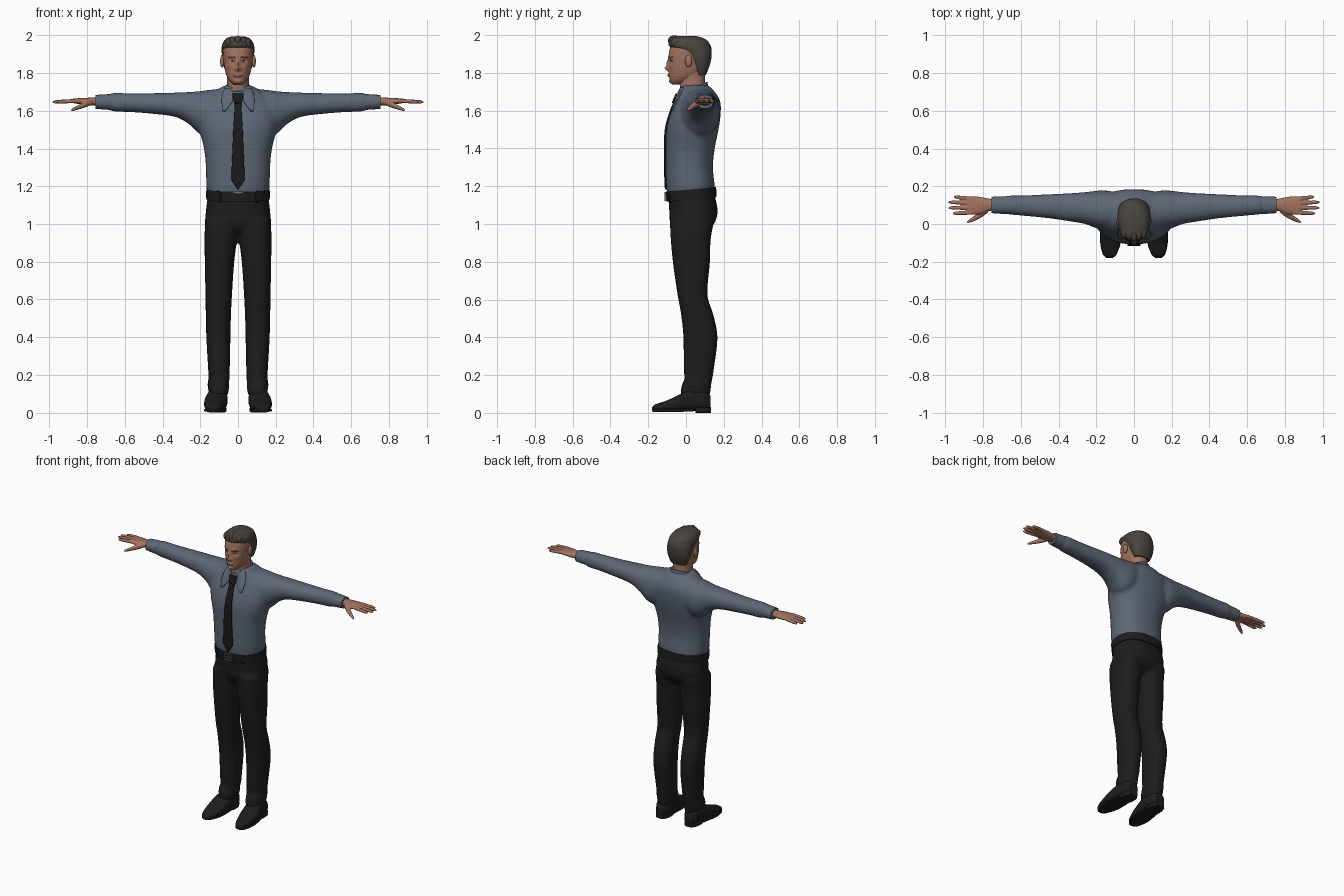
import bpy, bmesh, math
from mathutils import Matrix, Vector
from mathutils.bvhtree import BVHTree

cube = bpy.data.objects.get("Cube")
if cube:
    bpy.data.objects.remove(cube, do_unlink=True)


def material(name, *rgb):
    m = bpy.data.materials.new(name)
    m.use_nodes = True
    m.diffuse_color = (*rgb, 1)
    m.node_tree.nodes["Principled BSDF"].inputs["Base Color"].default_value = (*rgb, 1)
    return m


SKIN = material("skin", .36, .17, .115)
LIPS = material("lips", .26, .1, .075)
HAIR = material("hair", .065, .057, .047)
EYE = material("eye_white", .45, .42, .4)
IRIS = material("iris", .04, .03, .025)
SHIRT = material("shirt_blue", .108, .135, .18)
CLOTH = material("trouser_black", .012, .012, .012)
TIE = material("tie_black", .01, .01, .011)
LEATHER = material("leather_black", .013, .012, .012)
METAL = material("buckle_metal", .16, .16, .16)

PLACE = {"x": lambda t, a, b: (t, a, b),
         "y": lambda t, a, b: (a, t, b),
         "z": lambda t, a, b: (a, b, t)}


def smooth_rows(rows, sub):
    """Cubic interpolation between cross-sections (t, a0, a1, b0, b1)."""
    last = len(rows) - 1

    def slope(i, k):
        p, q = rows[max(i - 1, 0)], rows[min(i + 1, last)]
        return (q[k] - p[k]) / (q[0] - p[0])

    out = []
    for i in range(last):
        p, q = rows[i], rows[i + 1]
        d = q[0] - p[0]
        for s in range(sub):
            u = s / sub
            h = u * u * (3 - 2 * u)
            out.append([p[0] + d * u] + [
                p[k] + (q[k] - p[k]) * h + d * slope(i, k) * u * (1 - u) ** 2
                - d * slope(i + 1, k) * u * u * (1 - u) for k in range(1, 5)])
    return out + [list(rows[-1])]


def loft(bm, axis, rows, n=2.2, segs=32, sub=4, flip=1):
    """Closed tube through superellipse sections along one axis."""
    rings = []
    for t, a0, a1, b0, b1 in smooth_rows(rows, sub):
        ring = []
        for i in range(segs):
            ang = math.tau * i / segs
            c, s = math.cos(ang), math.sin(ang)
            a = (a0 + a1) / 2 + (a1 - a0) / 2 * math.copysign(abs(c) ** (2 / n), c)
            b = (b0 + b1) / 2 + (b1 - b0) / 2 * math.copysign(abs(s) ** (2 / n), s)
            x, y, z = PLACE[axis](t, a, b)
            ring.append(bm.verts.new((x * flip, y, z)))
        rings.append(ring)
    for r, q in zip(rings, rings[1:]):
        for i in range(segs):
            j = (i + 1) % segs
            bm.faces.new((r[i], r[j], q[j], q[i]))
    bm.faces.new(rings[0])
    bm.faces.new(rings[-1])


def sym(rows):
    return [(t, -w, w, y0, y1) for t, w, y0, y1 in rows]


def ball(bm, centre, size):
    bmesh.ops.create_uvsphere(bm, u_segments=20, v_segments=12, radius=1,
                              matrix=Matrix.Translation(centre) @ Matrix.Diagonal((*size, 1)))


def box(bm, centre, size):
    bmesh.ops.create_cube(bm, size=1, matrix=Matrix.Translation(centre) @ Matrix.Diagonal((*size, 1)))


def finish(bm, name, mat, voxel=0, keep_normals=False):
    if not keep_normals:
        bmesh.ops.recalc_face_normals(bm, faces=bm.faces)
    me = bpy.data.meshes.new(name)
    bm.to_mesh(me)
    bm.free()
    me.materials.append(mat)
    me.shade_smooth()
    me.set_sharp_from_angle(angle=math.radians(50))
    ob = bpy.data.objects.new(name, me)
    bpy.context.collection.objects.link(ob)
    if voxel:
        r = ob.modifiers.new("blend", "REMESH")
        r.mode, r.voxel_size, r.use_smooth_shade = "VOXEL", voxel, True
        s = ob.modifiers.new("soften", "SMOOTH")
        s.factor, s.iterations = .5, 5
    return ob


def surface(ob):
    bpy.context.view_layer.update()
    return BVHTree.FromObject(ob, bpy.context.evaluated_depsgraph_get())


def patch(name, tree, rows, thick, mat, cols=8, sub=1):
    """Thin plate laid on the front of a surface; rows are (z, x0, x1), top first."""
    fine = []
    for p, q in zip(rows, rows[1:]):
        fine += [[a + (b - a) * s / sub for a, b in zip(p, q)] for s in range(sub)]
    fine.append(rows[-1])
    bm, grid, y = bmesh.new(), [], -.04
    for z, x0, x1 in fine:
        line = []
        for i in range(cols + 1):
            x = x0 + (x1 - x0) * i / cols
            hit = tree.ray_cast(Vector((x, -1, z)), Vector((0, 1, 0)))[0]
            y = hit.y if hit else y
            line.append(bm.verts.new((x, y - thick, z)))
        grid.append(line)
    for up, low in zip(grid, grid[1:]):
        for i in range(cols):
            bm.faces.new((low[i], low[i + 1], up[i + 1], up[i]))
    ob = finish(bm, name, mat, keep_normals=True)
    mod = ob.modifiers.new("thickness", "SOLIDIFY")
    mod.thickness, mod.offset = thick, -1


def oval(cx, cz, rx, rz, steps=10):
    rows = []
    for i in range(steps + 1):
        t = math.pi * i / steps
        w = rx * math.sin(t) + .0005
        rows.append((cz + rz * math.cos(t), cx - w, cx + w))
    return rows


# Shirt: torso and sleeves blended together
bm = bmesh.new()
loft(bm, "z", sym([(1.14, .155, -.092, .14), (1.19, .167, -.104, .152), (1.3, .17, -.107, .142),
                   (1.4, .18, -.108, .152), (1.5, .205, -.104, .172), (1.58, .215, -.084, .183),
                   (1.65, .19, -.056, .181), (1.7, .13, -.036, .152), (1.735, .072, -.025, .118)]),
     n=2.3, segs=48)
for side in (1, -1):
    loft(bm, "x", [(.05, 0, .16, 1.52, 1.72), (.15, -.028, .178, 1.47, 1.712),
                   (.2, -.022, .176, 1.475, 1.705), (.26, 0, .169, 1.53, 1.7),
                   (.33, .012, .164, 1.567, 1.697), (.45, .03, .158, 1.584, 1.694),
                   (.58, .043, .152, 1.594, 1.693), (.66, .05, .151, 1.597, 1.695),
                   (.69, .056, .146, 1.606, 1.688)], flip=side)
shirt = finish(bm, "shirt", SHIRT, .011)
shirt_front = surface(shirt)

# Collar band, higher at the back, and its two wings
bm = bmesh.new()
loft(bm, "z", sym([(1.7, .078, -.044, .122), (1.73, .071, -.042, .117), (1.752, .066, -.038, .112)]), segs=40)
for v in bm.verts:
    v.co.z += .33 * (v.co.y - .11)
finish(bm, "collar_band", SHIRT)
for label, side in (("left", 1), ("right", -1)):
    wing = [(1.722, .04, .07), (1.69, .02, .084), (1.65, .03, .088), (1.6, .068, .08)]
    patch(label + "_collar_wing", shirt_front,
          [(z, *sorted((a * side, b * side))) for z, a, b in wing], .008, SHIRT, sub=3)

# Necktie
patch("tie_blade", shirt_front, [(1.66, -.016, .016), (1.5, -.025, .025), (1.235, -.036, .036),
                                 (1.183, -.002, .002)], .009, TIE, sub=8)
patch("tie_knot", shirt_front, [(1.692, -.028, .028), (1.68, -.03, .03), (1.642, -.017, .017)],
      .016, TIE, sub=3)

# Trousers: seat and both legs blended together
bm = bmesh.new()
loft(bm, "z", sym([(.955, .1, -.055, .1), (1, .168, -.083, .148), (1.06, .171, -.088, .167),
                   (1.12, .164, -.092, .16), (1.16, .16, -.094, .148)]), n=2.4, segs=48)
for side in (1, -1):
    loft(bm, "z", [(.085, .058, .15, -.028, .124), (.12, .048, .158, -.028, .131),
                   (.155, .048, .162, -.02, .134), (.18, .045, .156, -.008, .14),
                   (.22, .044, .158, -.012, .146), (.4, .04, .168, -.014, .167),
                   (.52, .037, .171, -.026, .145), (.62, .032, .173, -.044, .114),
                   (.8, .02, .176, -.07, .127), (.92, .006, .178, -.081, .131),
                   (1.02, .004, .174, -.086, .15)], n=2.4, flip=side)
finish(bm, "trousers", CLOTH, .011)

# Belt, loops and buckle
bm = bmesh.new()
loft(bm, "z", sym([(1.118, .168, -.102, .16), (1.145, .169, -.105, .161), (1.172, .168, -.107, .159)]),
     n=2.3, segs=64)
for v in bm.verts:
    v.co.z += .09 * (v.co.y + .1)
belt = finish(bm, "belt", LEATHER)
belt_front = surface(belt)
for label, side in (("left", 1), ("right", -1)):
    patch(label + "_belt_loop", belt_front,
          [(1.182, side * .1 - .007, side * .1 + .007), (1.115, side * .1 - .007, side * .1 + .007)],
          .006, CLOTH, cols=2, sub=4)
bm = bmesh.new()
for x in (-.024, .024):
    box(bm, (x, -.109, 1.145), (.006, .01, .048))
for z in (1.124, 1.166):
    box(bm, (0, -.109, z), (.054, .01, .006))
box(bm, (.004, -.11, 1.145), (.04, .008, .006))
finish(bm, "buckle", METAL)

for label, side in (("left", 1), ("right", -1)):
    # Shoes with sole and heel
    bm = bmesh.new()
    loft(bm, "y", [(-.18, .112, .146, .014, .03), (-.165, .096, .162, .01, .044),
                   (-.1, .07, .178, .008, .066), (-.03, .058, .178, .008, .1),
                   (.03, .056, .165, .01, .128), (.1, .062, .156, .01, .12),
                   (.13, .078, .14, .014, .09)], n=2.6, flip=side)
    loft(bm, "y", [(-.178, .11, .148, .004, .02), (-.16, .092, .166, .004, .02),
                   (-.08, .066, .18, .004, .02), (.04, .062, .166, .008, .024)], n=5, flip=side)
    loft(bm, "y", [(.05, .062, .162, 0, .03), (.1, .064, .158, 0, .03),
                   (.132, .082, .138, 0, .03)], n=5, flip=side)
    finish(bm, label + "_shoe", LEATHER)

    # Cuff
    bm = bmesh.new()
    loft(bm, "x", [(.675, .053, .147, 1.605, 1.689), (.72, .055, .146, 1.608, 1.687),
                   (.756, .058, .144, 1.611, 1.684)], flip=side)
    finish(bm, label + "_cuff", SHIRT)

    # Hand: palm, four fingers and thumb
    bm = bmesh.new()
    loft(bm, "x", [(.73, .072, .13, 1.625, 1.672), (.77, .068, .135, 1.628, 1.671),
                   (.81, .053, .143, 1.631, 1.669), (.85, .049, .147, 1.637, 1.667),
                   (.885, .055, .142, 1.643, 1.663)], flip=side)
    for base, tip, end in ((.06, .056, .962), (.085, .086, .985), (.11, .116, .987), (.134, .144, .957)):
        rows = []
        for f, r in ((0, .011), (.45, .0105), (.85, .009), (1, .004)):
            y, z = base + (tip - base) * f, 1.653 - .006 * f
            rows.append((.86 + (end - .86) * f, y - r, y + r, z - r, z + r))
        loft(bm, "x", rows, segs=14, flip=side)
    loft(bm, "x", [(.775, .06, .09, 1.632, 1.66), (.81, .034, .07, 1.618, 1.65),
                   (.85, .014, .042, 1.606, 1.63), (.878, .005, .022, 1.598, 1.614),
                   (.886, .004, .012, 1.597, 1.605)], segs=16, flip=side)
    finish(bm, label + "_hand", SKIN, .004)

# Neck
bm = bmesh.new()
loft(bm, "z", sym([(1.66, .062, -.034, .108), (1.72, .059, -.032, .104), (1.77, .058, -.036, .1),
                   (1.82, .06, -.03, .1)]))
finish(bm, "neck", SKIN)

# Head, with the features of the face pushed out or in
bm = bmesh.new()
loft(bm, "z", sym([(1.738, .018, -.07, -.03), (1.75, .036, -.083, .01), (1.775, .055, -.089, .06),
                   (1.81, .068, -.091, .1), (1.85, .075, -.093, .118), (1.9, .08, -.091, .126),
                   (1.94, .079, -.082, .12), (1.97, .062, -.064, .095), (1.985, .03, -.03, .05)]),
     segs=112, sub=8)
BUMPS = [(0, 1.824, .011, .011, .02), (0, 1.85, .009, .02, .011), (.013, 1.82, .006, .006, .006),
         (.033, 1.864, .015, .01, -.008), (.032, 1.888, .022, .007, .004), (0, 1.787, .02, .008, .006),
         (0, 1.772, .02, .005, -.003), (0, 1.754, .018, .01, .005), (.045, 1.835, .015, .012, .003)]
for v in bm.verts:
    if v.co.y < -.02:
        v.co.y -= sum(h * math.exp(-((abs(v.co.x) - x) / sx) ** 2 - ((v.co.z - z) / sz) ** 2)
                      for x, z, sx, sz, h in BUMPS)
head = finish(bm, "head", SKIN)
face = surface(head)
patch("mouth", face, oval(0, 1.787, .024, .007), .0015, LIPS)
for label, side in (("left", 1), ("right", -1)):
    patch(label + "_eye", face, oval(side * .033, 1.864, .013, .005), .0015, EYE)
    patch(label + "_iris", face, oval(side * .033, 1.864, .005, .005), .0025, IRIS)
    patch(label + "_brow", face, oval(side * .034, 1.884, .019, .004), .002, HAIR)
    bm = bmesh.new()
    ball(bm, (side * .084, .014, 1.863), (.011, .019, .033))
    finish(bm, label + "_ear", SKIN)

# Hair cap with a swept front
bm = bmesh.new()
loft(bm, "z", sym([(1.79, .058, .055, .106), (1.83, .074, .035, .122), (1.87, .083, .008, .133),
                   (1.905, .086, -.025, .136), (1.925, .087, -.06, .135), (1.942, .086, -.09, .131),
                   (1.965, .078, -.09, .118), (1.985, .06, -.078, .09), (1.995, .035, -.055, .055)]),
     segs=48)
for i in range(5):
    x = (i - 2) * .025
    ball(bm, (x, -.062 + abs(x) * .3, 1.972 - abs(x) * .25), (.019, .034, .027))
finish(bm, "hair", HAIR)
